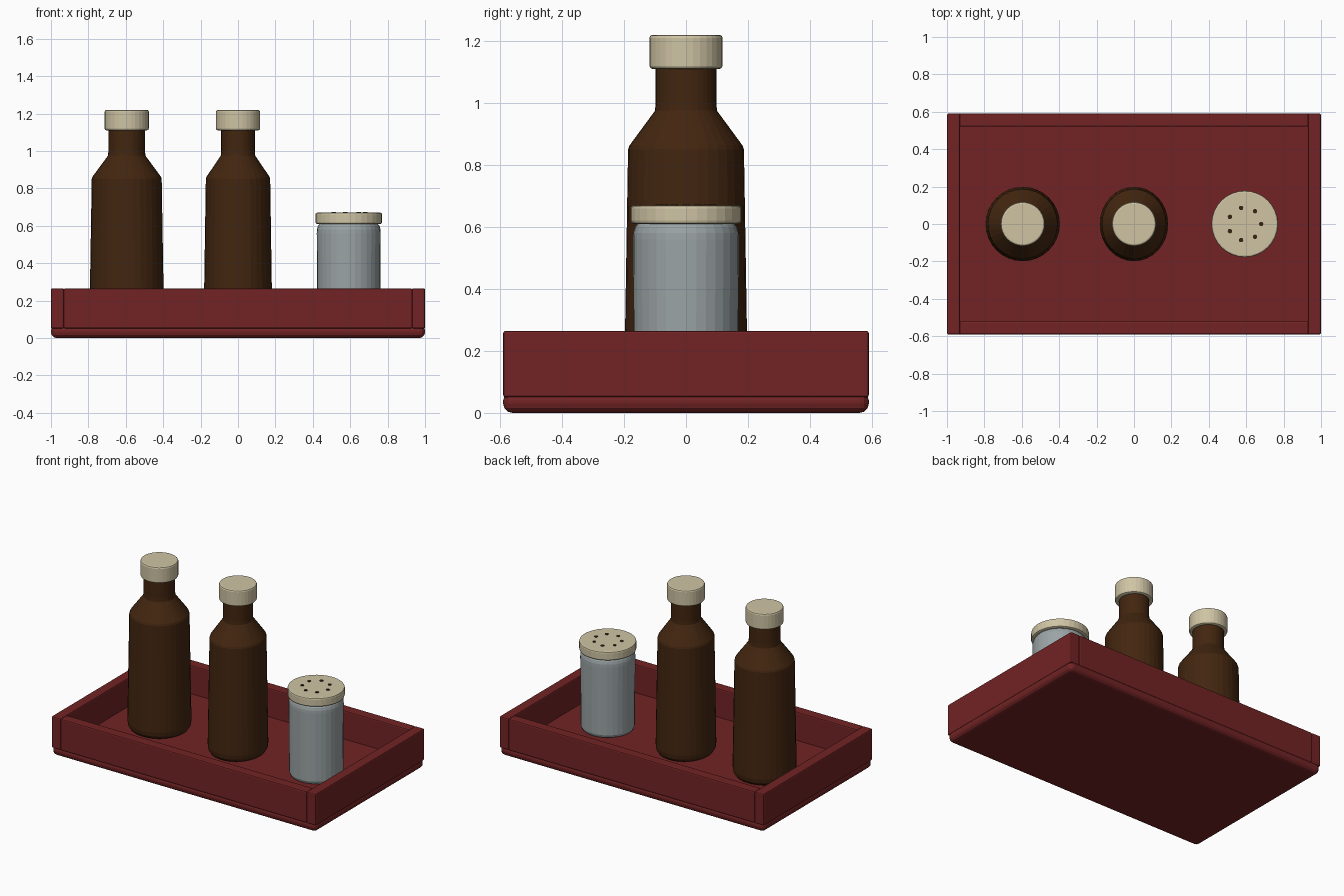
import bpy, bmesh, math

if "Cube" in bpy.data.objects:
    bpy.data.objects.remove(bpy.data.objects["Cube"])


def material(name, rgb):
    m = bpy.data.materials.new(name)
    m.diffuse_color = (*rgb, 1.0)
    m.use_nodes = True
    m.node_tree.nodes["Principled BSDF"].inputs["Base Color"].default_value = m.diffuse_color
    return m


RED = material("tray red", (0.17, 0.017, 0.018))
BROWN = material("bottle brown", (0.055, 0.019, 0.005))
CREAM = material("cap cream", (0.62, 0.55, 0.37))
GREY = material("shaker grey", (0.33, 0.37, 0.38))
DARK = material("hole dark", (0.04, 0.015, 0.006))


def finish(bm, name, mat, loc=(0, 0, 0)):
    bmesh.ops.recalc_face_normals(bm, faces=bm.faces)
    mesh = bpy.data.meshes.new(name)
    bm.to_mesh(mesh)
    bm.free()
    mesh.materials.append(mat)
    ob = bpy.data.objects.new(name, mesh)
    ob.location = loc
    bpy.context.collection.objects.link(ob)
    return ob


def box(name, lo, hi, bevel, segments, mat):
    bm = bmesh.new()
    bmesh.ops.create_cube(bm, size=1)
    for v in bm.verts:
        v.co = [lo[i] + (v.co[i] + 0.5) * (hi[i] - lo[i]) for i in range(3)]
    bmesh.ops.bevel(bm, geom=bm.edges[:], offset=bevel, segments=segments,
                    profile=0.5, affect='EDGES')
    return finish(bm, name, mat)


def lathe(name, profile, loc, mat, sides=32, sx=1.0):
    """Closed solid of revolution from (radius, z) points, bottom to top."""
    bm = bmesh.new()
    rings = []
    for r, z in profile:
        rings.append([bm.verts.new((sx * r * math.cos(2 * math.pi * i / sides),
                                    r * math.sin(2 * math.pi * i / sides), z))
                      for i in range(sides)])
    for a, b in zip(rings, rings[1:]):
        for i in range(sides):
            j = (i + 1) % sides
            bm.faces.new((a[i], a[j], b[j], b[i]))
    bm.faces.new(rings[0])
    bm.faces.new(rings[-1])
    return finish(bm, name, mat, loc)


# Tray: rounded base, two long walls between two full-depth end walls
box("tray_base", (-1, -0.59, 0), (1, 0.59, 0.07), 0.03, 3, RED)
for s, side in ((-1, "left"), (1, "right")):
    x = sorted((s * 0.93, s * 1.0))
    box(f"tray_{side}_wall", (x[0], -0.59, 0.05), (x[1], 0.59, 0.265), 0.008, 2, RED)
for s, side in ((-1, "front"), (1, "back")):
    y = sorted((s * 0.52, s * 0.59))
    box(f"tray_{side}_wall", (-0.932, y[0], 0.05), (0.932, y[1], 0.265), 0.008, 2, RED)

# Bottles with caps; the middle one is slightly narrower across
BOTTLE = [(0.165, 0.07), (0.183, 0.08), (0.195, 0.098), (0.199, 0.125),
          (0.187, 0.85), (0.183, 0.862), (0.10, 0.975), (0.098, 1.0), (0.098, 1.13)]
CAP = [(0.108, 1.11), (0.115, 1.113), (0.118, 1.12),
       (0.118, 1.21), (0.115, 1.217), (0.108, 1.22)]
for name, x, sx in (("left", -0.595, 1.0), ("middle", 0.0, 0.92)):
    lathe(f"{name}_bottle", BOTTLE, (x, 0, 0), BROWN, sx=sx)
    lathe(f"{name}_bottle_cap", CAP, (x, 0, 0), CREAM)

# Shaker with a perforated lid
SX = 0.592
lathe("shaker_body", [(0.148, 0.07), (0.161, 0.077), (0.168, 0.095), (0.171, 0.56),
                      (0.17, 0.58), (0.165, 0.598), (0.155, 0.612), (0.155, 0.625)],
      (SX, 0, 0), GREY)
lathe("shaker_lid", [(0.17, 0.61), (0.176, 0.613), (0.178, 0.62),
                     (0.178, 0.66), (0.176, 0.667), (0.17, 0.67)],
      (SX, 0, 0), CREAM)
for i in range(7):
    a = 2 * math.pi * i / 7
    lathe(f"shaker_hole_{i + 1}", [(0.012, 0.666), (0.012, 0.673)],
          (SX + 0.088 * math.cos(a), 0.088 * math.sin(a), 0), DARK, sides=12)
